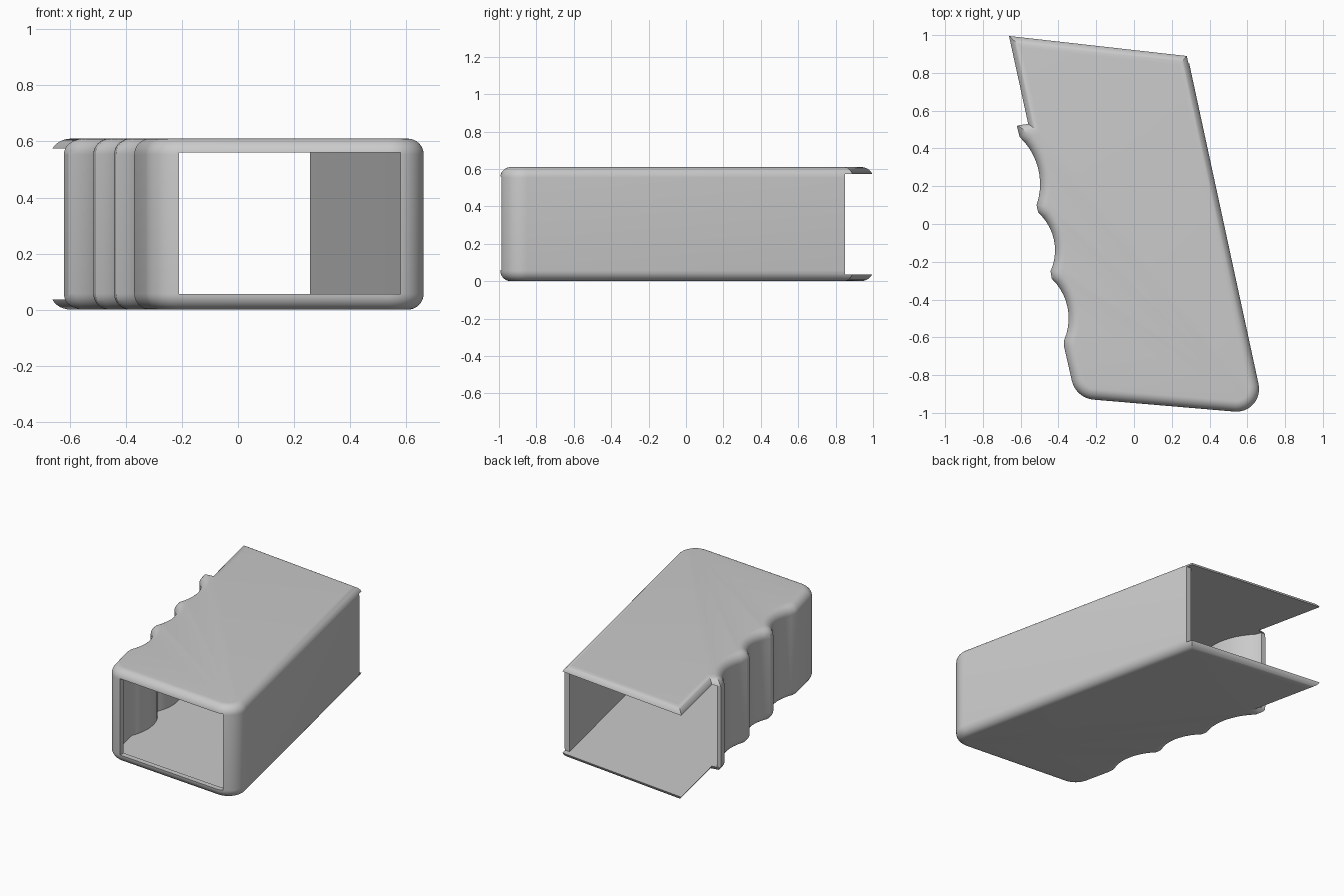
import bpy, bmesh, math
from mathutils import Vector

cube = bpy.data.objects.get("Cube")
if cube:
    bpy.data.objects.remove(cube, do_unlink=True)

HEIGHT, ROUND, WALL = 0.61, 0.057, 0.036


def V(x, y):
    return Vector((x, y))


def arc(centre, start, end, steps):
    """Points along the shorter arc from start to end."""
    a, b = start - centre, end - centre
    first = math.atan2(a.y, a.x)
    sweep = math.atan2(a.x * b.y - a.y * b.x, a.dot(b))
    angles = [first + sweep * i / steps for i in range(steps + 1)]
    return [centre + V(math.cos(t), math.sin(t)) * a.length for t in angles]


def round_corner(before, corner, after, radius):
    """Arc tangent to both sides of a corner."""
    a, b = (before - corner).normalized(), (after - corner).normalized()
    half = math.acos(a.dot(b)) / 2
    centre = corner + (a + b).normalized() * radius / math.sin(half)
    reach = radius / math.tan(half)
    return arc(centre, corner + a * reach, corner + b * reach, 12)


def groove(start, end, depth):
    """Shallow circular finger groove bulging into the body."""
    chord = end - start
    inward = V(chord.y, -chord.x).normalized()
    half = chord.length / 2
    radius = (half * half + depth * depth) / (2 * depth)
    centre = (start + end) / 2 - inward * (radius - depth)
    return arc(centre, start, end, 10)


def inset(loop, d):
    """Mitred inset of a clockwise loop."""
    out = []
    for i, p in enumerate(loop):
        u = (p - loop[i - 1]).normalized()
        w = (loop[(i + 1) % len(loop)] - p).normalized()
        n1, n2 = V(u.y, -u.x), V(w.y, -w.x)
        out.append(p + (n1 + n2) * d / (1 + n1.dot(n2)))
    return out


def loft(name, layers):
    """Closed solid through stacked (loop, z) layers."""
    bm = bmesh.new()
    rings = [[bm.verts.new((p.x, p.y, z)) for p in loop] for loop, z in layers]
    n = len(rings[0])
    for lo, hi in zip(rings, rings[1:]):
        for i in range(n):
            j = (i + 1) % n
            bm.faces.new((lo[j], lo[i], hi[i], hi[j]))
    bm.faces.new(rings[0])
    bm.faces.new(rings[-1][::-1])
    mesh = bpy.data.meshes.new(name)
    bm.to_mesh(mesh)
    bm.free()
    obj = bpy.data.objects.new(name, mesh)
    bpy.context.collection.objects.link(obj)
    return obj


# Grip outline, clockwise from the back corner of the smooth side
back, tip = V(0.283, 0.893), V(-0.667, 1.0)
heel, toe = V(0.694, -1.007), V(-0.308, -0.922)
ridge = V(-0.37, -0.65)
outline = [back]
outline += round_corner(back, heel, toe, 0.12)
outline += round_corner(heel, toe, ridge, 0.13)
outline += [ridge]
outline += groove(V(-0.37, -0.615), V(-0.435, -0.29), 0.052)
outline += groove(V(-0.442, -0.25), V(-0.507, 0.06), 0.052)
outline += groove(V(-0.516, 0.1), V(-0.605, 0.46), 0.055)
wall_count = len(outline)
outline += [V(-0.622, 0.525), V(-0.565, 0.533), tip]

# Body with rounded upper and lower rims
layers = []
for i in range(9):
    t = math.pi / 2 * i / 8
    layers.append((inset(outline, ROUND * (1 - math.sin(t))), ROUND * (1 - math.cos(t))))
layers += [(loop, HEIGHT - z) for loop, z in reversed(layers)]
body = loft("grip_shell", layers)

# Cavity follows the walls and runs out of the open back and side
inner = inset(outline, WALL)[1:wall_count]
cavity = [V(0.9, 1.3), V(0.9, 0.85), V(0.256, 0.85)] + inner
cavity += [V(-0.59, 0.52), V(-0.9, 0.52), V(-0.9, 1.3)]
cavity_cutter = loft("cavity_cutter", [(cavity, WALL), (cavity, HEIGHT - WALL)])

# Rectangular opening in the front wall
window = [V(-0.21, -1.2), V(-0.21, -0.82), V(0.58, -0.82), V(0.58, -1.2)]
window_cutter = loft("window_cutter", [(window, 0.056), (window, 0.56)])

bpy.ops.object.select_all(action="DESELECT")
body.select_set(True)
bpy.context.view_layer.objects.active = body
for cutter in (cavity_cutter, window_cutter):
    cutter.hide_render = True
    mod = body.modifiers.new(cutter.name, "BOOLEAN")
    mod.operation, mod.solver, mod.object = "DIFFERENCE", "EXACT", cutter
    bpy.ops.object.modifier_apply(modifier=mod.name)
    bpy.data.objects.remove(cutter, do_unlink=True)

# Single grey finish
grey = bpy.data.materials.new("plain_grey")
grey.use_nodes = True
colour = (0.59, 0.59, 0.59, 1)
grey.diffuse_color = colour
grey.node_tree.nodes["Principled BSDF"].inputs["Base Color"].default_value = colour
body.data.materials.clear()
body.data.materials.append(grey)
bpy.ops.object.shade_smooth_by_angle(angle=math.radians(28))
